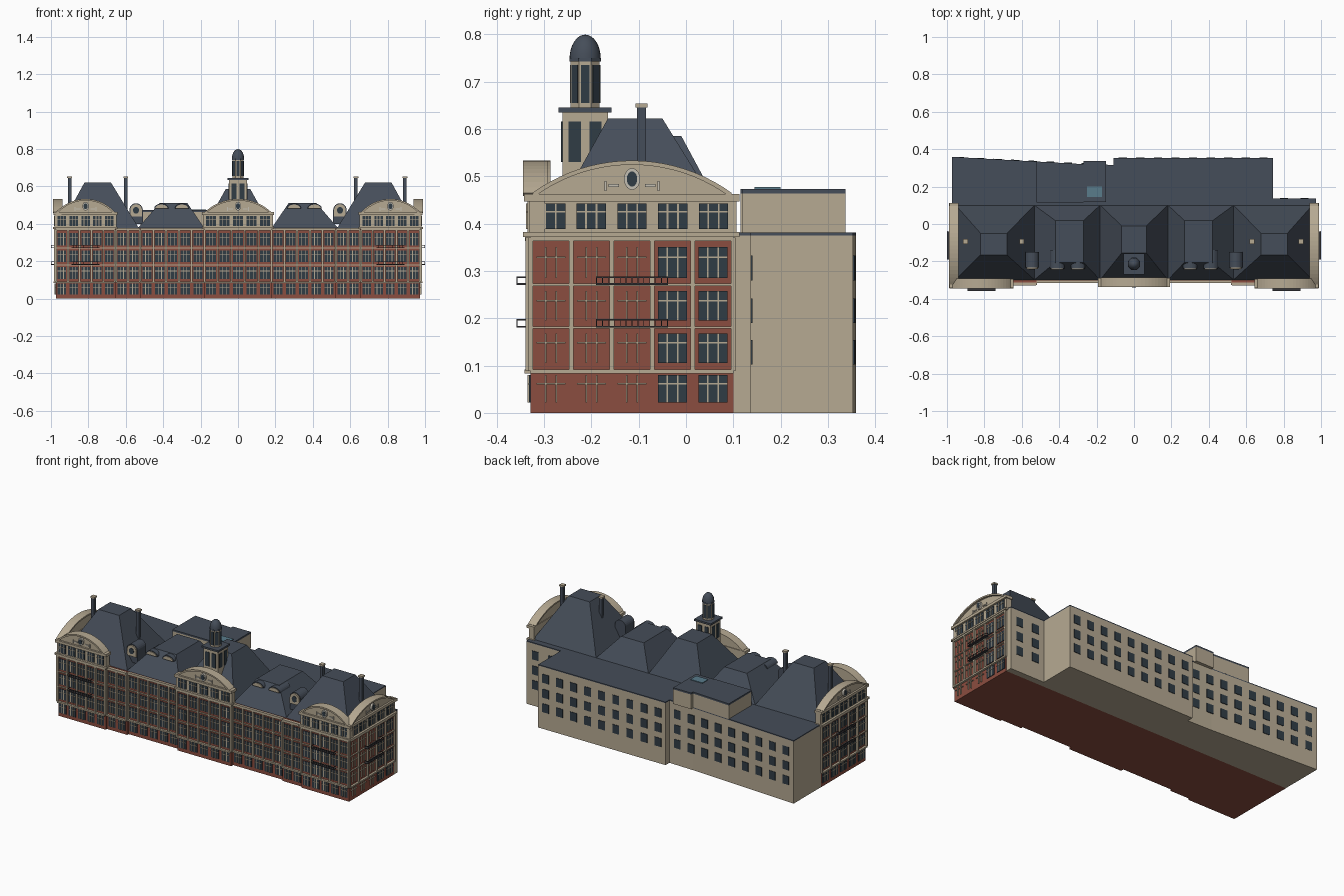
import bpy, bmesh, math
from mathutils import Matrix, Vector

if "Cube" in bpy.data.objects:
    bpy.data.objects.remove(bpy.data.objects["Cube"])

def material(name, c):
    m = bpy.data.materials.new(name)
    m.diffuse_color = (*c, 1)
    m.use_nodes = True
    m.node_tree.nodes["Principled BSDF"].inputs["Base Color"].default_value = m.diffuse_color
    return m

BRICK = material("brick", (.26, .075, .05))
STONE = material("stone", (.47, .40, .29))
PALE = material("pale_stone", (.55, .52, .45))
SLATE = material("slate", (.06, .075, .1))
GLASS = material("glass", (.03, .045, .06))
SKY = material("skylight_glass", (.1, .2, .26))
IRON = material("iron", (.04, .04, .045))
I = Matrix.Identity(4)

def finish(name, bm, mat, M=I):
    bmesh.ops.transform(bm, matrix=M, verts=bm.verts)
    bmesh.ops.recalc_face_normals(bm, faces=bm.faces)
    me = bpy.data.meshes.new(name)
    bm.to_mesh(me)
    bm.free()
    me.materials.append(mat)
    ob = bpy.data.objects.new(name, me)
    bpy.context.collection.objects.link(ob)
    return ob

def boxes(name, items, mat, M=I):
    """Many boxes (x0,x1,y0,y1,z0,z1) in one object."""
    bm = bmesh.new()
    for x0, x1, y0, y1, z0, z1 in items:
        T = Matrix.Translation(((x0+x1)/2, (y0+y1)/2, (z0+z1)/2)) @ Matrix.Diagonal((x1-x0, y1-y0, z1-z0, 1))
        bmesh.ops.create_cube(bm, size=1, matrix=T)
    return finish(name, bm, mat, M)

def loft(name, a, b, mat, M=I):
    """Solid between two matching outlines."""
    bm = bmesh.new()
    va, vb = [bm.verts.new(p) for p in a], [bm.verts.new(p) for p in b]
    bm.faces.new(va)
    bm.faces.new(vb)
    for i in range(len(va)):
        j = (i+1) % len(va)
        bm.faces.new((va[i], va[j], vb[j], vb[i]))
    return finish(name, bm, mat, M)

def prism(name, pts, y0, y1, mat, M=I):
    return loft(name, [(x, y0, z) for x, z in pts], [(x, y1, z) for x, z in pts], mat, M)

def plan(name, pts, z0, z1, mat):
    return loft(name, [(x, y, z0) for x, y in pts], [(x, y, z1) for x, y in pts], mat)

def rect(x0, x1, y0, y1, z):
    return [(x0, y0, z), (x1, y0, z), (x1, y1, z), (x0, y1, z)]

def frame(x, y, deg):
    """Facade frame: local x runs along the wall, local -y points outward."""
    return Matrix.Translation((x, y, 0)) @ Matrix.Rotation(math.radians(deg), 4, 'Z')

def ellipse(cx, cz, rx, rz, n=20, a0=0, a1=2*math.pi, closed=True):
    k = n if closed else n-1
    return [(cx+rx*math.cos(a0+(a1-a0)*i/k), cz+rz*math.sin(a0+(a1-a0)*i/k)) for i in range(n)]

ROWS = [(.022, .08), (.105, .168), (.195, .257), (.285, .35)]

def windows(name, M, width, bays, rows, blind=0):
    pitch = width/bays
    w = pitch*.36
    glass, bars = [], []
    for i in range(bays):
        u = -width/2 + pitch*(i+.5)
        for z0, z1 in rows:
            if i >= blind:
                glass.append((u-w, u+w, -.004, .003, z0, z1))
            zt = z0 + (z1-z0)*.68
            bars += [(u+d-.0018, u+d+.0018, -.007, .003, z0, z1) for d in (-w*.36, w*.36)]
            bars.append((u-w, u+w, -.0065, .003, zt-.0015, zt+.0015))
    boxes(name+"_window_panes", glass, GLASS, M)
    boxes(name+"_window_bars", bars, STONE, M)

def facade(name, M, width, bays, blind=0):
    windows(name, M, width, bays, ROWS, blind)
    pitch = width/bays
    trim = [(-width/2+pitch*i-.005, -width/2+pitch*i+.005, -.011, .003, .088, .37) for i in range(bays+1)]
    boxes(name+"_pilasters", trim, STONE, M)
    # thin sills, ledge above the ground floor and main cornice
    bands = [(-width/2, width/2, -.008, .003, z, z+.005) for z in (.178, .268)]
    bands += [(-width/2, width/2, -.013, .003, .083, .092), (-width/2, width/2, -.012, .003, .363, .378)]
    boxes(name+"_bands", bands, STONE, M)

def gable(name, M, width, bays):
    """Attic storey with curved pediment, oval window and wall ornaments."""
    h = width/2+.006
    s = h-.012
    r = (s*s+.068**2)/(2*.068)
    half = math.asin(s/r)
    def arc(rad):
        return ellipse(0, .53-r, rad, rad, 21, math.pi/2-half, math.pi/2+half, False)
    prism(name+"_attic_wall", [(-h, .372), (h, .372), (h, .462)] + arc(r) + [(-h, .462)], -.003, .03, STONE, M)
    prism(name+"_coping", arc(r+.003) + arc(r-.006)[::-1], -.016, .036, STONE, M)
    boxes(name+"_cornices", [(-h-.006, h+.006, -.016, .034, .372, .382),
                            (-h-.006, h+.006, -.014, .034, .446, .462)], STONE, M)
    A = M @ Matrix.Translation((0, -.003, 0))
    windows(name+"_attic", A, width, bays, [(.388, .442)])
    prism(name+"_oval_surround", ellipse(0, .494, .017, .023), -.015, 0, PALE, M)
    prism(name+"_oval_pane", ellipse(0, .494, .011, .016), -.0165, 0, GLASS, M)
    orn = []
    for k in (-1, 1):
        a, b = sorted((k*.027, k*.05))
        orn += [(a, b, -.008, 0, .477, .483), (k*.056-.002, k*.056+.002, -.008, 0, .469, .49)]
    boxes(name+"_ornaments", orn, PALE, M)

def balcony(name, M, z):
    items = [(-.075, .075, -.024, 0, z, z+.004), (-.075, .075, -.024, -.022, z+.015, z+.018)]
    items += [(-.075+.0125*i-.0008, -.075+.0125*i+.0008, -.024, -.022, z, z+.018) for i in range(13)]
    items += [(k*.074-.001, k*.074+.001, -.024, 0, z+.015, z+.018) for k in (-1, 1)]
    boxes(name, items, IRON, M)

# Brick body and projecting blocks
boxes("brick_body", [(-.973, .973, -.303, .1, 0, .378)], BRICK)
boxes("brick_projections", [(-.18, .18, -.322, -.29, 0, .376)] +
      [(min(k*a, k*b), max(k*a, k*b), y, -.29, 0, .376) for k in (-1, 1)
       for a, b, y in ((.655, .973, -.328), (.52, .655, -.316))], BRICK)

# Street facades
facade("centre", frame(0, -.322, 0), .36, 5)
gable("centre", frame(0, -.322, 0), .36, 5)
for side, k in (("left", -1), ("right", 1)):
    facade(side+"_middle", frame(k*.35, -.303, 0), .34, 5)
    facade(side+"_stair_bay", frame(k*.588, -.316, 0), .13, 2)
    F = frame(k*.815, -.328, 0)
    E = frame(k*.973, -.114, 90*k)
    facade(side+"_pavilion", F, .316, 5)
    gable(side+"_pavilion", F, .318, 5)
    facade(side+"_end", E, .428, 5, 3 if k > 0 else 0)
    gable(side+"_end", E, .43, 5)
    for z in (.18, .27):
        balcony(side+"_front_balcony", F @ Matrix.Translation((0, -.006, 0)), z)
        balcony(side+"_end_balcony", E @ Matrix.Translation((0, -.003, 0)), z)

# Rear wing, flat roof and raised roof blocks
wing = [(-.972, .1), (.972, .1), (.972, .137), (.742, .137), (.742, .353), (-.11, .353), (-.11, .316), (-.27, .32), (-.972, .359)]
plan("rear_wing", wing, 0, .375, STONE)
plan("rear_roof", wing, .375, .381, SLATE)
raised = [(-.52, .115), (-.27, .115), (-.27, .32), (-.52, .334)]
plan("raised_block", raised, .38, .463, STONE)
plan("raised_roof", raised, .463, .473, SLATE)
boxes("skylight_block", [(-.27, -.15, .118, .337, .375, .463)], STONE)
boxes("skylight_block_roof", [(-.27, -.15, .118, .337, .463, .473)], SLATE)
boxes("skylight", [(-.25, -.17, .145, .2, .47, .477)], SKY)

def rear_windows(name, M, xs):
    boxes(name, [(x-.022, x+.022, -.003, .004, z, z+.052) for x in xs for z in (.102, .19, .28)], GLASS, M)

rear_windows("rear_windows_long", frame(.316, .353, 180), [-.376+.094*i for i in range(9)])
slant = math.degrees(math.atan2(.043, -.86))
rear_windows("rear_windows_slanted", frame(-.541, .3355, slant), [-.376+.094*i for i in range(9)])
rear_windows("rear_windows_notch", frame(.857, .137, 180), [-.055, .055])

# Five hipped roofs with flat tops
def roof(name, x0, x1, a, b, ya, yb, top):
    loft(name, rect(x0, x1, -.3, .102, .377), rect(a, b, ya, yb, top), SLATE)

roof("centre_roof", -.182, .182, -.066, .066, -.155, -.01, .585)
for side, k in (("left", -1), ("right", 1)):
    roof(side+"_middle_roof", k*.18, k*.535, k*.27, k*.42, -.205, .018, .51)
    roof(side+"_end_roof", k*.955, k*.53, k*.82, k*.68, -.165, -.05, .622)
    # round-headed dormer beside each end roof
    x = k*.545
    def arch(w, z0):
        return [(x-w, z0), (x+w, z0)] + ellipse(x, .474, w, w, 13, 0, math.pi, False)
    prism(side+"_dormer", arch(.036, .4), -.232, -.15, SLATE)
    prism(side+"_dormer_front", arch(.031, .44), -.24, -.225, STONE)
    prism(side+"_dormer_pane", ellipse(x, .472, .016, .018), -.242, -.23, GLASS)
    # eyebrow dormers
    for i, c in enumerate((.3, .41)):
        prism(side+"_eyebrow_dormer", ellipse(k*c, .482, .038, .026, 13, 0, math.pi, False), -.238, -.14, SLATE)
        prism(side+"_eyebrow_front", ellipse(k*c, .482, .033, .021, 13, 0, math.pi, False), -.242, -.23, STONE)

# Chimneys
for x in (-.9, -.6, .63, .892):
    boxes("chimney", [(x-.01, x+.01, -.104, -.084, .38, .646)], SLATE)
    boxes("chimney_cap", [(x-.013, x+.013, -.107, -.081, .645, .654)], STONE)

# Clock-tower style lantern over the centre
T = Matrix.Translation((0, -.213, 0))
boxes("tower_base", [(-.048, .048, -.048, .048, .44, .635)], STONE, T)
boxes("tower_cornice", [(-.056, .056, -.056, .056, .634, .645)], SLATE, T)
for q in range(4):
    R = T @ Matrix.Rotation(q*math.pi/2, 4, 'Z')
    boxes("tower_base_windows", [(u-.013, u+.013, -.051, -.04, .53, .615) for u in (-.022, .022)], GLASS, R)

def ring(rad, z, n=8):
    return [(rad*math.cos((i+.5)*2*math.pi/n), rad*math.sin((i+.5)*2*math.pi/n), z) for i in range(n)]

loft("lantern", ring(.033, .64), ring(.033, .75), STONE, T)
loft("lantern_cornice", ring(.036, .742), ring(.036, .75), SLATE, T)
for q in range(8):
    R = T @ Matrix.Rotation(q*math.pi/4, 4, 'Z')
    boxes("lantern_window", [(-.009, .009, -.032, -.025, .655, .735)], GLASS, R)
bm = bmesh.new()
bmesh.ops.create_uvsphere(bm, u_segments=24, v_segments=16, radius=1)
bmesh.ops.delete(bm, geom=[v for v in bm.verts if v.co.z < -.01], context='VERTS')
dome = finish("dome", bm, SLATE, T @ Matrix.Translation((0, 0, .748)) @ Matrix.Diagonal((.033, .033, .051, 1)))
for p in dome.data.polygons:
    p.use_smooth = True
